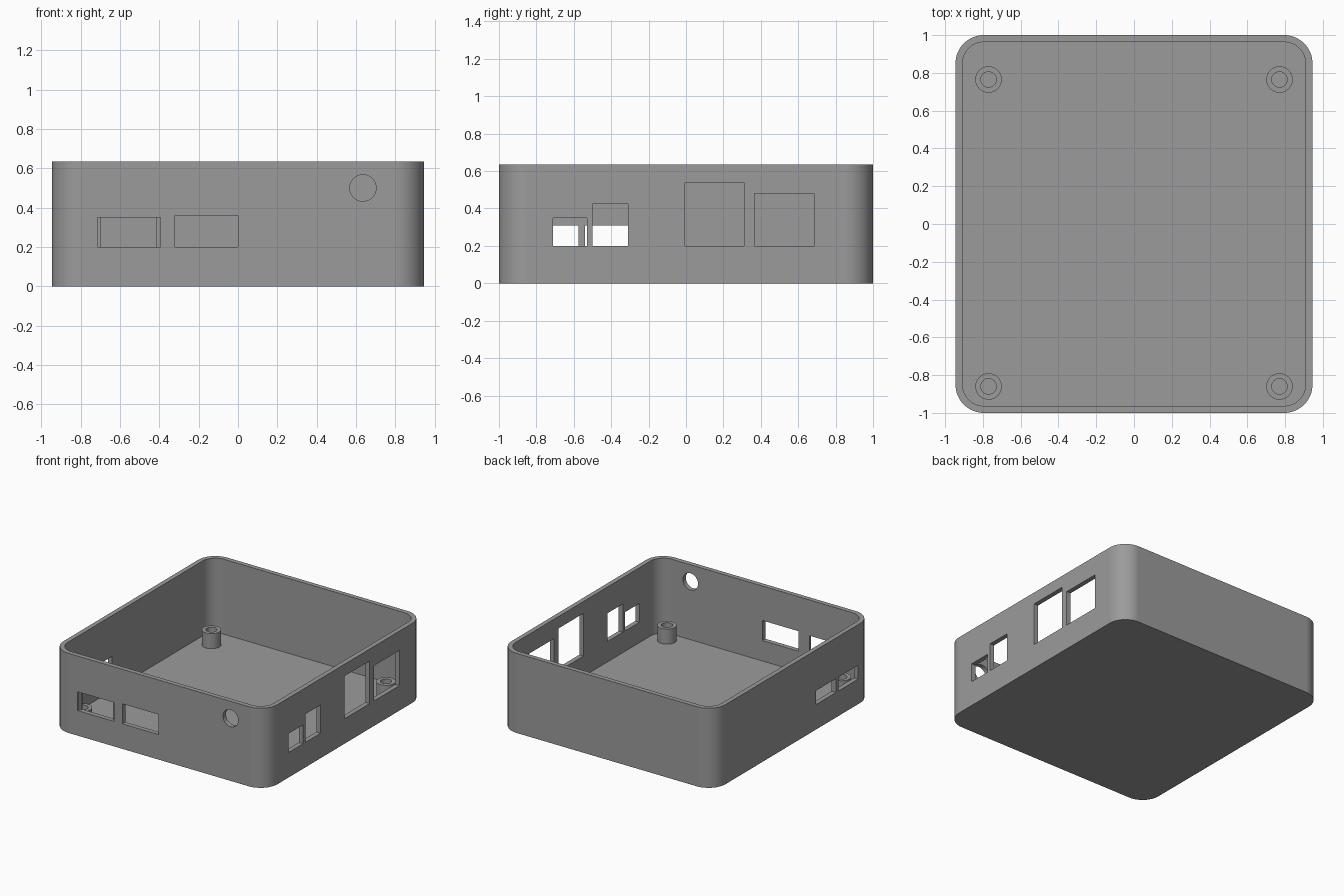
import bpy, bmesh, math

if "Cube" in bpy.data.objects:
    bpy.data.objects.remove(bpy.data.objects["Cube"])

HX, HY, H = 0.945, 1.0, 0.635     # outer half sizes and height
WALL, FLOOR, RAD = 0.037, 0.037, 0.15

grey = bpy.data.materials.new("grey plastic")
grey.diffuse_color = (0.33, 0.33, 0.33, 1)
grey.use_nodes = True
grey.node_tree.nodes["Principled BSDF"].inputs["Base Color"].default_value = grey.diffuse_color


def rounded_rect(hx, hy, r, n=16):
    pts = []
    for i, (sx, sy) in enumerate([(1, 1), (-1, 1), (-1, -1), (1, -1)]):
        for k in range(n + 1):
            a = math.pi / 2 * (i + k / n)
            pts.append((sx * (hx - r) + r * math.cos(a), sy * (hy - r) + r * math.sin(a)))
    return pts


def circle(r, n=48):
    return [(r * math.cos(2 * math.pi * k / n), r * math.sin(2 * math.pi * k / n)) for k in range(n)]


def lofted(name, rings, loc=(0, 0, 0), cap=True):
    """Join (outline, z) rings in order; cap both ends or close into a loop."""
    bm = bmesh.new()
    loops = [[bm.verts.new((x, y, z)) for x, y in outline] for outline, z in rings]
    pairs = list(zip(loops, loops[1:])) + ([] if cap else [(loops[-1], loops[0])])
    for a, b in pairs:
        for i in range(len(a)):
            j = (i + 1) % len(a)
            bm.faces.new((a[i], a[j], b[j], b[i]))
    if cap:
        bm.faces.new(loops[0][::-1])
        bm.faces.new(loops[-1])
    bmesh.ops.recalc_face_normals(bm, faces=bm.faces)
    me = bpy.data.meshes.new(name)
    bm.to_mesh(me)
    bm.free()
    me.materials.append(grey)
    ob = bpy.data.objects.new(name, me)
    ob.location = loc
    bpy.context.collection.objects.link(ob)
    return ob


def activate(ob):
    bpy.ops.object.select_all(action='DESELECT')
    ob.select_set(True)
    bpy.context.view_layer.objects.active = ob


def cut(ob, cutter):
    activate(ob)
    mod = ob.modifiers.new("opening", 'BOOLEAN')
    mod.operation, mod.solver, mod.object = 'DIFFERENCE', 'EXACT', cutter
    bpy.ops.object.modifier_apply(modifier=mod.name)
    bpy.data.objects.remove(cutter)


def block(x0, x1, y0, y1, z0, z1):
    outline = [(x0, y0), (x1, y0), (x1, y1), (x0, y1)]
    return lofted("cutter", [(outline, z0), (outline, z1)])


# open tray with rounded corners
outer = rounded_rect(HX, HY, RAD)
inner = rounded_rect(HX - WALL, HY - WALL, RAD - WALL)
case = lofted("case", [(outer, 0), (outer, H), (inner, H), (inner, FLOOR)])

# front ports, the first one stepped narrower on the inside
for x0, x1, y0, y1, z1 in [(-0.715, -0.395, -1.1, -0.98, 0.35),
                           (-0.70, -0.415, -1.1, -0.92, 0.35),
                           (-0.32, 0.0, -1.1, -0.92, 0.36)]:
    cut(case, block(x0, x1, y0, y1, 0.2, z1))

# right side ports
for y0, y1, z1 in [(-0.71, -0.53, 0.35), (-0.50, -0.31, 0.425),
                   (-0.005, 0.31, 0.54), (0.365, 0.685, 0.48)]:
    cut(case, block(0.86, 1.05, y0, y1, 0.2, z1))

# left side ports
for y0, y1 in [(-0.82, -0.575), (-0.54, -0.29)]:
    cut(case, block(-1.05, -0.86, y0, y1, 0.2, 0.31))

# round front hole
drill = lofted("cutter", [(circle(0.067), -0.1), (circle(0.067), 0.1)], (0.635, -1, 0.5))
drill.rotation_euler.x = math.pi / 2
bpy.context.view_layer.update()
cut(case, drill)

# hollow mounting posts on the floor
posts = []
for sx, side in [(-1, "left"), (1, "right")]:
    for y, end in [(0.765, "back"), (-0.86, "front")]:
        big, small = circle(0.07), circle(0.041)
        posts.append(lofted(f"post_{end}_{side}",
                            [(big, FLOOR), (big, 0.157), (small, 0.157), (small, FLOOR)],
                            (sx * 0.77, y, 0), cap=False))

for ob in [case] + posts:
    activate(ob)
    bpy.ops.object.shade_smooth_by_angle(angle=math.radians(30))
    wn = ob.modifiers.new("flat normals", 'WEIGHTED_NORMAL')
    wn.keep_sharp = True
